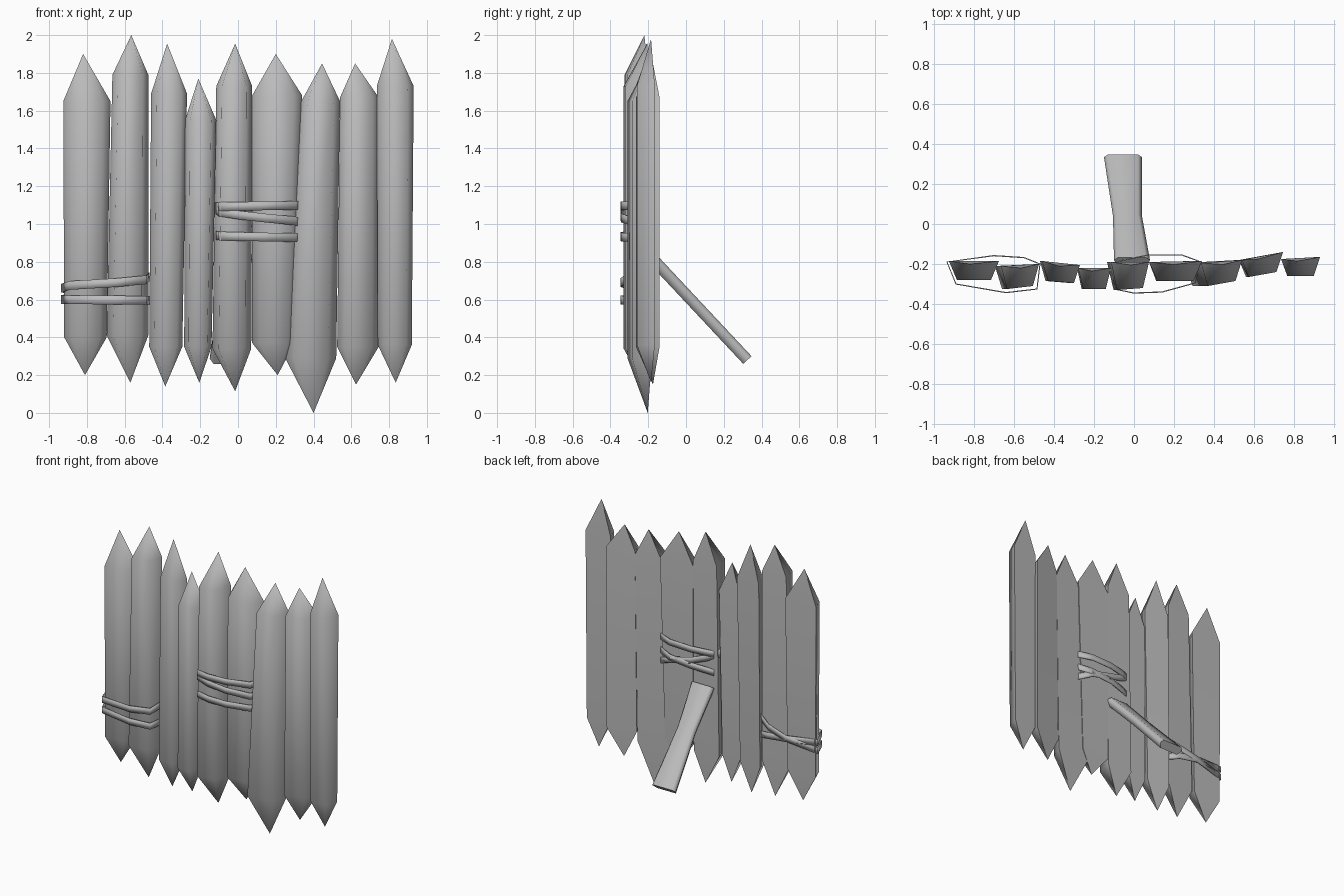
import bpy, bmesh, math
from mathutils import Vector

cube = bpy.data.objects.get("Cube")
if cube:
    bpy.data.objects.remove(cube, do_unlink=True)

wood = bpy.data.materials.new("grey_wood")
wood.use_nodes = True
GREY = (0.5, 0.5, 0.5, 1)
wood.diffuse_color = GREY
wood.node_tree.nodes["Principled BSDF"].inputs["Base Color"].default_value = GREY


def finish(name, bm, angle):
    bmesh.ops.recalc_face_normals(bm, faces=bm.faces)
    mesh = bpy.data.meshes.new(name)
    bm.to_mesh(mesh)
    bm.free()
    mesh.materials.append(wood)
    ob = bpy.data.objects.new(name, mesh)
    bpy.context.collection.objects.link(ob)
    bpy.ops.object.select_all(action='DESELECT')
    ob.select_set(True)
    bpy.context.view_layer.objects.active = ob
    bpy.ops.object.shade_smooth_by_angle(angle=math.radians(angle))
    return ob


def loft(bm, rings):
    """Skin quads between successive closed rings of points."""
    loops = [[bm.verts.new(p) for p in ring] for ring in rings]
    n = len(loops[0])
    for a, b in zip(loops, loops[1:]):
        for i in range(n):
            j = (i + 1) % n
            bm.faces.new((a[i], a[j], b[j], b[i]))
    return loops


def stake(name, top, bottom, back, front):
    """Half-log with a flat back and a point at each end.
    top, bottom: left x, right x, shoulder z, tip x, tip z
    back, front: y at the left and right edges"""
    bm = bmesh.new()
    rings = []
    for x0, x1, z, _, _ in (bottom, top):
        inset = (x1 - x0) * 0.16
        rings.append([(x0, back[0], z), (x0 + inset, front[0], z),
                      (x1 - inset, front[1], z), (x1, back[1], z)])
    loops = loft(bm, rings)
    tip_y = sum(back) / 2 - 0.015
    for loop, (_, _, _, tx, tz) in zip(loops, (bottom, top)):
        tip = bm.verts.new((tx, tip_y, tz))
        for i in range(4):
            bm.faces.new((loop[i], loop[(i + 1) % 4], tip))
    finish(name, bm, 80)


stakes = [
    ((-.925, -.675, 1.65, -.82, 1.90), (-.92, -.695, .40, -.81, .20), (-.185, -.185), (-.28, -.28)),
    ((-.665, -.475, 1.79, -.565, 2.0), (-.695, -.475, .41, -.57, .16), (-.21, -.20), (-.325, -.31)),
    ((-.46, -.27, 1.69, -.375, 1.955), (-.47, -.295, .35, -.385, .14), (-.185, -.205), (-.285, -.295)),
    ((-.28, -.115, 1.55, -.21, 1.77), (-.285, -.14, .35, -.205, .16), (-.22, -.22), (-.325, -.325)),
    ((-.115, .075, 1.73, -.015, 1.955), (-.135, .07, .34, -.015, .115), (-.19, -.19), (-.33, -.32)),
    ((.075, .34, 1.68, .20, 1.90), (.075, .30, .37, .21, .20), (-.19, -.185), (-.285, -.285)),
    ((.335, .54, 1.65, .445, 1.85), (.25, .52, .29, .40, 0), (-.195, -.18), (-.31, -.285)),
    ((.54, .745, 1.67, .62, 1.85), (.525, .745, .35, .625, .15), (-.18, -.14), (-.265, -.24)),
    ((.735, .93, 1.73, .815, 1.98), (.74, .92, .36, .835, .16), (-.175, -.165), (-.26, -.26)),
]
for i, data in enumerate(stakes):
    stake(f"stake_{i + 1}", *data)

# Slanted prop behind the fence: left x, right x, y, z along its centre line
bm = bmesh.new()
normal = Vector((0, .74, .67)) * 0.03
rings = []
for x0, x1, y, z in ((-.10, .08, -.19, .83), (-.105, .04, .03, .595), (-.15, .04, .325, .28)):
    c0, c1 = Vector((x0, y, z)), Vector((x1, y, z))
    trim = Vector((0.02, 0, 0))
    rings.append([c0 - normal + trim, c0 + normal * 0.4, c0 + normal + trim,
                  c1 + normal - trim, c1 + normal * 0.4, c1 - normal - trim])
loops = loft(bm, rings)
for loop in (loops[0], loops[-1]):
    bm.faces.new(loop)
finish("prop", bm, 75)


def binding(name, outline, heights, front_count):
    """Flat strap wound round the stakes. outline runs across the front from
    left to right, then returns along the back; heights are (start, end of
    front) per turn."""
    bm = bmesh.new()
    path = []
    back_count = len(outline) - front_count
    for k, (z0, z1) in enumerate(heights):
        z2 = heights[(k + 1) % len(heights)][0]
        for i, (x, y) in enumerate(outline):
            if i < front_count:
                z = z0 + (z1 - z0) * i / (front_count - 1)
            else:
                z = z1 + (z2 - z1) * (i - front_count + 1) / (back_count + 1)
            path.append((x, y, z))
    half = 0.023
    lower = [bm.verts.new((x, y, z - half)) for x, y, z in path]
    upper = [bm.verts.new((x, y, z + half)) for x, y, z in path]
    for i in range(len(path)):
        j = (i + 1) % len(path)
        bm.faces.new((lower[i], lower[j], upper[j], upper[i]))
    ob = finish(name, bm, 40)
    solid = ob.modifiers.new("thickness", 'SOLIDIFY')
    solid.thickness = 0.006
    solid.offset = 0


binding("lower_binding",
        [(-.935, -.19), (-.89, -.30), (-.64, -.343), (-.485, -.325), (-.47, -.20),
         (-.55, -.168), (-.70, -.158)],
        [(.66, .72), (.60, .595)], 5)
binding("upper_binding",
        [(-.12, -.20), (-.10, -.325), (0, -.345), (.14, -.34), (.305, -.295), (.335, -.19),
         (.24, -.155), (.07, -.155), (-.05, -.18)],
        [(1.09, 1.10), (1.08, 1.0), (.94, .925)], 6)
